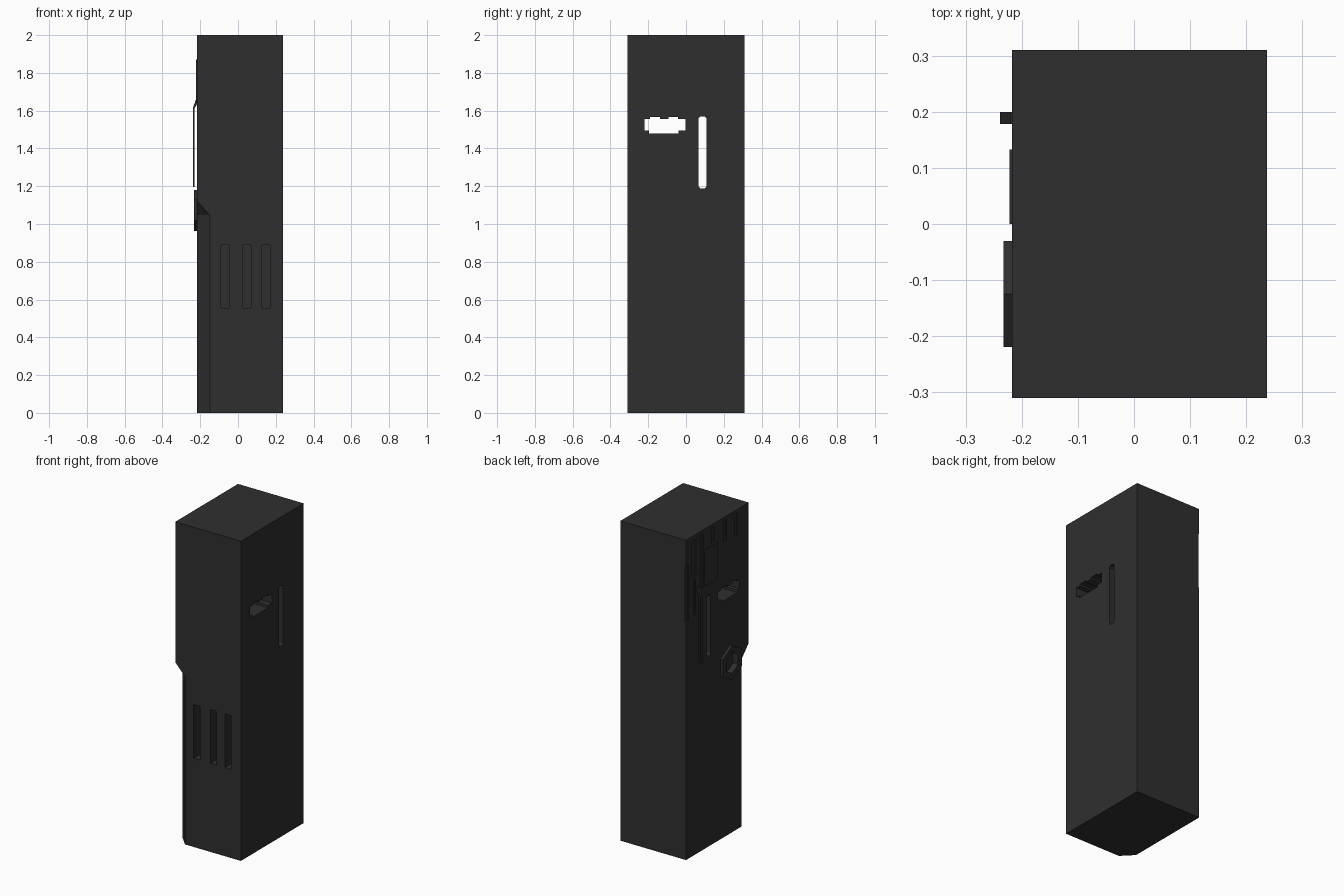
import bpy, bmesh, math

if "Cube" in bpy.data.objects:
    bpy.data.objects.remove(bpy.data.objects["Cube"])

X0, X1, Y, TOP = -0.217, 0.237, 0.31, 2.0

mat = bpy.data.materials.new("dark_metal")
mat.diffuse_color = (0.03, 0.028, 0.03, 1)
mat.use_nodes = True
mat.node_tree.nodes["Principled BSDF"].inputs["Base Color"].default_value = mat.diffuse_color


def extrude(name, pts, vec):
    """Solid from a flat 3D outline pushed along vec."""
    bm = bmesh.new()
    f = bm.faces.new([bm.verts.new(p) for p in pts])
    r = bmesh.ops.extrude_face_region(bm, geom=[f])
    bmesh.ops.translate(bm, vec=vec, verts=[v for v in r["geom"] if isinstance(v, bmesh.types.BMVert)])
    bmesh.ops.recalc_face_normals(bm, faces=bm.faces)
    me = bpy.data.meshes.new(name)
    bm.to_mesh(me)
    bm.free()
    ob = bpy.data.objects.new(name, me)
    bpy.context.collection.objects.link(ob)
    me.materials.append(mat)
    return ob


def side(name, yz, x0, x1):
    return extrude(name, [(x0, y, z) for y, z in yz], (x1 - x0, 0, 0))


def rect(a, b, c, d):
    return [(a, c), (b, c), (b, d), (a, d)]


def hexagon(y, z, r):
    return [(y + r * math.sin(i * math.pi / 3), z + r * math.cos(i * math.pi / 3)) for i in range(6)]


def cut(ob, cutter):
    cutter.hide_render = True
    m = ob.modifiers.new("cut", "BOOLEAN")
    m.object, m.solver = cutter, "EXACT"
    bpy.context.view_layer.objects.active = ob
    bpy.ops.object.modifier_apply(modifier=m.name)
    bpy.data.objects.remove(cutter)


# Main cabinet
body = side("cabinet_body", rect(-Y, Y, 0, TOP), X0, X1)

# Cut corner on the lower front edge, ending in a sloped triangle
bm = bmesh.new()
c, d, e = 0.067, 0.07, 0.02
k = 1 + e
low = [bm.verts.new(p) for p in [(X0 - e, -Y - e, -e), (X0 + c + e, -Y - e, -e), (X0 - e, -Y + d + e, -e)]]
mid = [bm.verts.new(p) for p in [(X0 + c + e, -Y - e, 1.05 - 0.002), (X0 - e, -Y + d + e, 1.05 - 0.002)]]
tip = bm.verts.new((X0 - e, -Y - e, 1.165))
bm.faces.new(low)
bm.faces.new([low[0], low[1], mid[0], tip])
bm.faces.new([low[0], low[2], mid[1], tip])
bm.faces.new([low[1], low[2], mid[1], mid[0]])
bm.faces.new([mid[0], mid[1], tip])
bmesh.ops.recalc_face_normals(bm, faces=bm.faces)
me = bpy.data.meshes.new("corner_cutter")
bm.to_mesh(me)
bm.free()
corner = bpy.data.objects.new("corner_cutter", me)
bpy.context.collection.objects.link(corner)
me.materials.append(mat)
cut(body, corner)

# Three blind vent slots in the front
for x0, x1 in [(-0.09, -0.047), (0.026, 0.069), (0.127, 0.17)]:
    cut(body, extrude("vent_cutter", [(x, -Y - 0.02, z) for x, z in rect(x0, x1, 0.555, 0.89)], (0, 0.12, 0)))

# Notched opening and tall slot, both right through
notched = [(-0.22, 1.495), (-0.197, 1.495), (-0.197, 1.48), (-0.04, 1.48), (-0.04, 1.495), (-0.003, 1.495),
           (-0.003, 1.555), (-0.042, 1.555), (-0.042, 1.566), (-0.093, 1.566), (-0.093, 1.555),
           (-0.138, 1.555), (-0.138, 1.566), (-0.19, 1.566), (-0.19, 1.555), (-0.22, 1.555)]
cut(body, side("opening_cutter", notched, -0.3, 0.3))
slot = [(0.075, 1.187), (0.1, 1.187), (0.108, 1.2), (0.108, 1.56), (0.1, 1.57), (0.075, 1.57), (0.067, 1.56), (0.067, 1.2)]
cut(body, side("slot_cutter", slot, -0.3, 0.3))

# Shallow recesses on the left face: corner step, upper strips and knob well
for a, b, z0, z1 in [(0.285, 0.33, 1.49, 1.84), (0.21, 0.25, 1.75, 1.97), (0.135, 0.16, 1.64, 1.97),
                     (0.03, 0.06, 1.89, 1.98), (-0.09, -0.06, 1.84, 1.98), (-0.2, -0.17, 1.84, 1.98),
                     (0.215, 0.235, 1.5, 1.72)]:
    cut(body, side("recess_cutter", rect(a, b, z0, z1), X0 - 0.02, X0 + 0.006))
cut(body, side("well_cutter", hexagon(-0.125, 1.072, 0.066), X0 - 0.05, X0 + 0.02))

# Raised plate on the left face
side("raised_plate", [(0.0, 1.66), (0.02, 1.64), (0.115, 1.64), (0.133, 1.66), (0.133, 1.87), (0.0, 1.87)], -0.222, X0 + 0.004)

# Bent strap standing off the left face
strap = [(X0 + 0.003, 1.665), (X0 - 0.003, 1.665), (-0.239, 1.615), (-0.239, 1.195), (-0.231, 1.195), (-0.231, 1.61), (X0 + 0.003, 1.64)]
extrude("side_strap", [(x, 0.178, z) for x, z in strap], (0, 0.022, 0))

# Hexagonal ring knob
knob = side("hex_ring", hexagon(-0.125, 1.072, 0.109), -0.233, X0 + 0.002)
cut(knob, side("ring_cutter", hexagon(-0.125, 1.072, 0.066), -0.3, -0.1))
